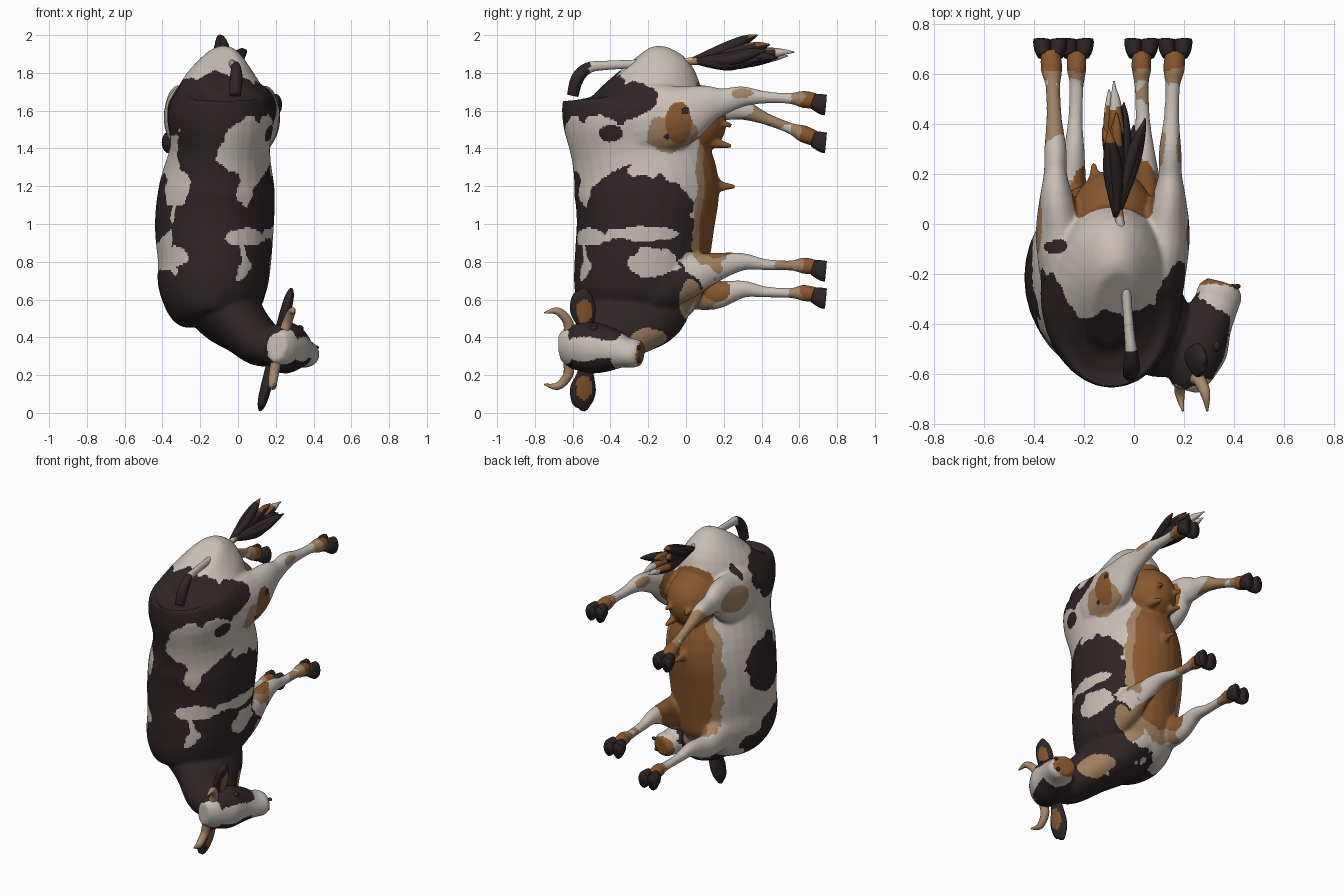
import bpy, bmesh, math, random
from mathutils import Vector, noise

random.seed(4)
if "Cube" in bpy.data.objects:
    bpy.data.objects.remove(bpy.data.objects["Cube"])


def material(name, rgb):
    mat = bpy.data.materials.new(name)
    mat.use_nodes = True
    color = (*rgb, 1)
    mat.diffuse_color = color
    mat.node_tree.nodes["Principled BSDF"].inputs["Base Color"].default_value = color
    return mat


WHITE, DARK, TAN, BROWN, HORN = range(5)
palette = [material("cream_white", (.58, .52, .47)), material("dark_hide", (.028, .018, .019)),
           material("tan_hide", (.36, .22, .12)), material("brown_skin", (.25, .095, .027)),
           material("horn_tan", (.40, .25, .15))]
X, Y, Z = Vector((1, 0, 0)), Vector((0, 1, 0)), Vector((0, 0, 1))
SIDE = Vector((.25, 0, .97)).normalized()   # sideways axis of the turned head


def spline(rows, steps):
    """Smooth interpolation through rows of position and radii."""
    rows = [Vector(r) for r in rows]
    out = []
    for i in range(len(rows) - 1):
        a, b, c, d = rows[max(i - 1, 0)], rows[i], rows[i + 1], rows[min(i + 2, len(rows) - 1)]
        for s in range(steps):
            t = s / steps
            out.append(b + (c - a) * (t / 2) + (a * 2 - b * 5 + c * 4 - d) * (t * t / 2)
                       + (b * 3 - a - c * 3 + d) * (t ** 3 / 2))
    return out + [rows[-1]]


def tube(bm, rows, ref, sides=20, steps=4):
    """Loft oval rings along a path; the second radius follows the ref axis."""
    path = spline(rows, steps)
    centres = [Vector(p[:3]) for p in path]
    rings = []
    for i, p in enumerate(path):
        t = (centres[min(i + 1, len(path) - 1)] - centres[max(i - 1, 0)]).normalized()
        v = (ref - t * ref.dot(t)).normalized()
        u = v.cross(t)
        ring = []
        for k in range(sides):
            ang = math.tau * k / sides
            ring.append(bm.verts.new(centres[i] + u * (max(p[3], .002) * math.cos(ang))
                                     + v * (max(p[4], .002) * math.sin(ang))))
        rings.append(ring)
    faces = [bm.faces.new(rings[0]), bm.faces.new(rings[-1][::-1])]
    for a, b in zip(rings, rings[1:]):
        for k in range(sides):
            n = (k + 1) % sides
            faces.append(bm.faces.new((a[k], b[k], b[n], a[n])))
    bmesh.ops.recalc_face_normals(bm, faces=faces)


def ball(bm, centre, radii):
    made = bmesh.ops.create_uvsphere(bm, u_segments=24, v_segments=16, radius=1)["verts"]
    for v in made:
        v.co = Vector(centre) + Vector(a * b for a, b in zip(v.co, radii))


def finish(bm, name, colour=0, rule=None, voxel=0):
    mesh = bpy.data.meshes.new(name)
    bm.to_mesh(mesh)
    bm.free()
    obj = bpy.data.objects.new(name, mesh)
    bpy.context.collection.objects.link(obj)
    if voxel:
        fuse = obj.modifiers.new("fuse", "REMESH")
        fuse.mode, fuse.voxel_size = "VOXEL", voxel
        soft = obj.modifiers.new("soften", "SMOOTH")
        soft.factor, soft.iterations = .5, 9
        graph = bpy.context.evaluated_depsgraph_get()
        obj.data = bpy.data.meshes.new_from_object(obj.evaluated_get(graph))
        obj.modifiers.clear()
    obj.data.materials.clear()
    for mat in palette:
        obj.data.materials.append(mat)
    for f in obj.data.polygons:
        f.use_smooth = True
        f.material_index = rule(f.center, f.normal) if rule else colour
    return obj


# Torso from rump to chest, then the bent neck
hide = bmesh.new()
tube(hide, [(-.08, -.34, 1.81, .09, .19), (-.085, -.31, 1.77, .165, .3), (-.09, -.285, 1.7, .235, .36),
            (-.09, -.28, 1.58, .285, .375), (-.095, -.25, 1.4, .265, .36), (-.11, -.21, 1.2, .305, .385),
            (-.125, -.215, 1, .315, .365), (-.125, -.235, .8, .30, .355), (-.14, -.245, .65, .285, .345),
            (-.145, -.24, .55, .23, .3), (-.13, -.24, .5, .13, .2)], Y, 32)
tube(hide, [(-.14, -.25, .66, .2, .3), (-.06, -.29, .545, .185, .29), (.03, -.37, .45, .145, .225),
            (.12, -.46, .37, .125, .17), (.2, -.5, .35, .1, .12)], Y, 28)

# Head turned to one side
tube(hide, [(.205, -.665, .35, .05, .075), (.22, -.61, .35, .09, .115), (.25, -.5, .345, .125, .138),
            (.29, -.4, .335, .105, .118), (.33, -.32, .32, .092, .08),
            (.345, -.27, .315, .092, .076), (.355, -.235, .312, .065, .06)], SIDE)

# Legs: hind pair and fore pair, each with its own stride
hind = [(.08, -.25, 1.55, .12, .2), (.12, -.05, 1.57, .105, .17), (.14, .1, 1.63, .07, .11),
        (.145, .2, 1.65, .047, .07), (.145, .3, 1.675, .045, .055), (.15, .42, 1.67, .032, .033),
        (.155, .55, 1.665, .03, .03), (.16, .62, 1.66, .044, .046), (.165, .69, 1.65, .04, .042)]
fore = [(.05, -.2, .67, .1, .16), (.06, 0, .72, .08, .12), (.05, .15, .77, .06, .08),
        (.04, .3, .8, .042, .047), (.035, .42, .785, .03, .03), (.03, .56, .78, .03, .028),
        (.03, .62, .78, .04, .044), (.03, .69, .77, .038, .04)]


def opposite(rows, middle, swing, start, rate):
    """Mirror a leg across the body and swing its foot toward the head."""
    return [(2 * middle - x, y, z - swing * min(1, max(0, y - start) * rate), a, b)
            for x, y, z, a, b in rows]


legs = {"hind_left": hind, "hind_right": opposite(hind, -.085, .2, .1, 1.75),
        "fore_left": fore, "fore_right": opposite(fore, -.1, .145, -.1, 4)}
for name, rows in legs.items():
    tube(hide, rows, Z)
    x, y, z = rows[-1][:3]
    hoof = bmesh.new()
    for s in (-1, 1):
        tube(hoof, [(x + s * .024, .675, z, .028, .042), (x + s * .03, .7, z - .008, .034, .05),
                    (x + s * .033, .728, z - .018, .036, .056), (x + s * .033, .74, z - .02, .034, .055)], Z, 14)
    finish(hoof, name + "_hoof", DARK)

# Udder, teats and navel
ball(hide, (-.085, .035, 1.54), (.165, .18, .18))
for x in (-.16, -.02):
    for z in (1.43, 1.54):
        tube(hide, [(x, .14, z, .03, .03), (x, .2, z - .01, .02, .02), (x, .245, z - .02, .012, .012)], Z, 10)
tube(hide, [(-.1, .12, 1.22, .05, .07), (-.1, .19, 1.2, .022, .028), (-.1, .26, 1.2, .012, .014)], Z, 10)

# Coat patches as (centre, radii)
spots = [((.18, -.4, 1.48), (.15, .06, .042)), ((.17, -.53, 1.28), (.1, .03, .03)),
         ((-.3, -.09, 1.68), (.06, .03, .1)), ((.22, -.005, 1.6), (.05, .02, .022)),
         ((.22, -.1, 1.46), (.06, .016, .016))]
dark = [((-.18, -.6, 1), (.2, .25, .95)), ((-.02, -.6, 1.74), (.32, .25, .25)),
        ((.2, -.34, 1.68), (.12, .17, .13)), ((-.32, -.42, 1.64), (.13, .24, .16)),
        ((.18, -.29, .96), (.25, .35, .33)), ((.1, -.3, .6), (.3, .4, .2)),
        ((0, -.38, .46), (.3, .38, .2)), ((.16, -.48, .36), (.28, .3, .2)),
        ((-.4, -.28, 1.08), (.2, .22, .18)), ((-.35, -.4, .58), (.2, .3, .18))]
white = [((-.35, -.5, 1.2), (.1, .12, .12)), ((-.37, -.45, .82), (.13, .2, .06)),
         ((.05, -.5, 1.4), (.17, .3, .15)), ((.2, -.16, .8), (.15, .15, .075)),
         ((.2, -.24, .95), (.12, .27, .04)), ((.06, -.52, .93), (.13, .17, .045)),
         ((.25, -.67, .34), (.1, .08, .1)), ((.36, -.5, .34), (.1, .24, .06)),
         ((.38, -.29, .32), (.17, .11, .12))]
tan = [((-.1, .12, 1.05), (.25, .13, .62)), ((.2, -.07, 1.47), (.1, .14, .1)),
       ((.16, -.2, .38), (.14, .12, .07)), ((.06, .02, .6), (.12, .06, .13)),
       ((-.4, .02, 1.6), (.1, .14, .08)), ((-.33, .42, 1.56), (.06, .18, .08)),
       ((.05, .52, .78), (.05, .06, .03)), ((.12, .3, 1.69), (.1, .07, .03))]
brown = [((-.1, .16, 1.05), (.2, .14, .56)), ((-.085, .1, 1.57), (.19, .19, .2)),
         ((.2, -.04, 1.54), (.1, .07, .11)), ((.36, -.22, .31), (.12, .055, .08))]


def inside(p, patches, rough):
    wobble = noise.noise(p * 9) * rough + noise.noise(p * 24 + X) * rough * .4
    return any(Vector((a - b) / r for a, b, r in zip(p, c, rad)).length + wobble < 1 for c, rad in patches)


def coat(p, normal):
    hem = .59 + .05 * noise.noise(p * 14)
    if inside(p, spots, .15):
        return DARK
    if p.y > hem + .02 or inside(p, brown, .12):
        return BROWN
    if p.y > hem - .03 or inside(p, tan, .2):
        return TAN
    if inside(p, white, .3):
        return WHITE
    return DARK if inside(p, dark, .25) else WHITE


finish(hide, "body", rule=coat, voxel=.0095)


# Ears, horns, eyes and nostrils on both sides of the head
def ear_colour(p, normal):
    reach = (abs(p.z - .335) - .2) / .065
    return BROWN if normal.x > .3 and Vector(((p.y + .54) / .042, reach)).length < 1 else DARK


for name, s in (("left", 1), ("right", -1)):
    def along(point, reach, *radii):
        return (*(Vector(point) + SIDE * (s * reach)), *radii)

    ear = bmesh.new()
    tube(ear, [along((.2, -.53, .335), .08, .03, .028), along((.2, -.535, .335), .15, .03, .05),
               along((.2, -.545, .335), .215, .029, .068), along((.2, -.55, .335), .28, .025, .058),
               along((.2, -.55, .335), .318, .016, .034), along((.2, -.555, .335), .332, .005, .01)], Y, 24, 6)
    finish(ear, name + "_ear", rule=ear_colour)
    horn = bmesh.new()
    tube(horn, [along((.22, -.62, .34), .06, .03, .03), along((.225, -.625, .34), .145, .026, .026),
                along((.235, -.68, .34), .205, .02, .02), along((.245, -.75, .34), .195, .004, .004)], X, 14, 6)
    finish(horn, name + "_horn", HORN)
    eye = bmesh.new()
    ball(eye, along((.3, -.49, .34), .11), (.02, .024, .018))
    finish(eye, name + "_eye", DARK)
    nostril = bmesh.new()
    ball(nostril, along((.405, -.25, .312), .035), (.014, .01, .012))
    finish(nostril, name + "_nostril", DARK)

# Tail with a switch of loose strands
tail = bmesh.new()
tube(tail, [(-.015, -.6, 1.68, .03, .03), (-.01, -.575, 1.77, .034, .034), (-.01, -.52, 1.825, .03, .026),
            (-.02, -.42, 1.84, .024, .02), (-.045, -.1, 1.855, .021, .018), (-.07, .12, 1.865, .019, .018)], X, 16)
finish(tail, "tail", rule=lambda p, n: DARK if p.y < -.51 else TAN if p.y > .0 else WHITE)
switch = bmesh.new()
tips = [(-.1, .39, 2), (.045, .43, 1.92), (-.08, .575, 1.91), (-.1, .55, 1.89), (-.04, .5, 1.88),
        (-.125, .4, 1.94), (0, .4, 1.87), (-.07, .45, 1.95)]
for tip in tips * 2:
    root, end = Vector((-.07, .03, 1.865)), Vector(tip)
    shift = Vector(random.uniform(-.02, .02) for _ in range(3))
    mid = root.lerp(end, .5) + shift - Z * .012
    tube(switch, [(*root, .014, .014), (*mid, .03, .026), (*(root.lerp(end, .8) + shift * .5), .024, .02),
                  (*(end - Y * abs(shift.x)), .003, .003)], X, 8)


def switch_colour(p, normal):
    if -.12 < p.x < -.05 and p.y > .46:
        return WHITE
    return BROWN if normal.z > .3 and p.x < -.05 and p.y > .32 else DARK


finish(switch, "tail_switch", rule=switch_colour)
